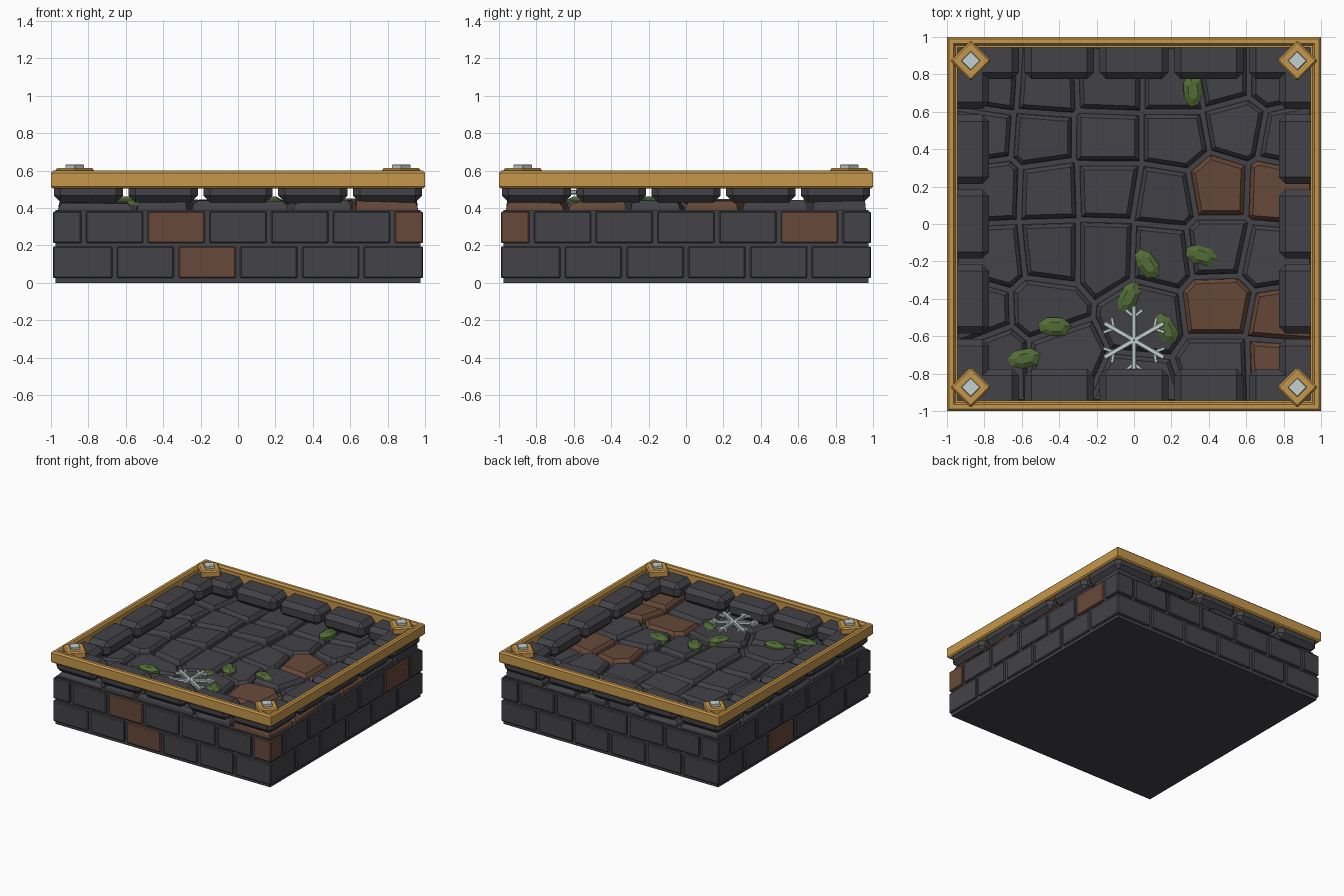
import bpy, bmesh, math, random
from mathutils import Vector, Matrix

if "Cube" in bpy.data.objects:
    bpy.data.objects.remove(bpy.data.objects["Cube"])

random.seed(4)


def material(name, rgb):
    m = bpy.data.materials.new(name)
    m.diffuse_color = (*rgb, 1)
    m.use_nodes = True
    m.node_tree.nodes["Principled BSDF"].inputs["Base Color"].default_value = m.diffuse_color
    return m


GREY = material("dark_stone", (0.056, 0.054, 0.063))
BROWN = material("brown_stone", (0.135, 0.066, 0.041))
GOLD = material("gold", (0.56, 0.31, 0.07))
GREEN = material("moss_green", (0.085, 0.15, 0.037))
SILVER = material("pale_silver", (0.55, 0.64, 0.64))


def finish(bm, name, mat):
    bmesh.ops.recalc_face_normals(bm, faces=bm.faces)
    me = bpy.data.meshes.new(name)
    bm.to_mesh(me)
    bm.free()
    me.materials.append(mat)
    ob = bpy.data.objects.new(name, me)
    bpy.context.collection.objects.link(ob)
    return ob


def box(name, lo, hi, mat, bevel=0.0, turn=None):
    """Chamfered box between two corners, optionally transformed."""
    bm = bmesh.new()
    bmesh.ops.create_cube(bm, size=1)
    for v in bm.verts:
        v.co = Vector([l + (h - l) * (c + 0.5) for l, h, c in zip(lo, hi, v.co)])
    if bevel:
        bmesh.ops.bevel(bm, geom=bm.edges[:], offset=bevel, segments=1, affect='EDGES')
    if turn:
        bmesh.ops.transform(bm, matrix=turn, verts=bm.verts)
    return finish(bm, name, mat)


def hull(name, points, mat):
    bm = bmesh.new()
    verts = [bm.verts.new(p) for p in points]
    res = bmesh.ops.convex_hull(bm, input=verts)
    loose = [v for v in bm.verts if not v.link_faces]
    bmesh.ops.delete(bm, geom=loose, context='VERTS')
    bmesh.ops.dissolve_limit(bm, angle_limit=0.01, verts=bm.verts, edges=bm.edges)
    return finish(bm, name, mat)


# Solid core of the base
box("base_core", (-0.975, -0.975, 0), (0.975, 0.975, 0.39), GREY)

# Brick courses: side 0 front, 1 right, 2 back, 3 left
LOW = [-0.99, -0.66, -0.33, 0, 0.33, 0.66, 0.99]
HIGH = [-0.99, -0.825, -0.495, -0.165, 0.165, 0.495, 0.825, 0.99]
BROWN_BRICKS = {(0, 0, 2), (0, 1, 2), (0, 1, 6), (1, 1, 0), (1, 1, 5), (3, 0, 2)}
for side in range(4):
    turn = Matrix.Rotation(side * math.pi / 2, 4, 'Z')
    for row, cuts in enumerate((LOW, HIGH)):
        z0 = (0.025, 0.212)[row]
        for i in range(len(cuts) - 1):
            a = cuts[i] + (0.012 if i else 0)
            b = cuts[i + 1] - (0.012 if i < len(cuts) - 2 else 0)
            mat = BROWN if (side, row, i) in BROWN_BRICKS else GREY
            box("wall_brick", (a, -0.99, z0), (b, -0.9, z0 + 0.17), mat, 0.007, turn)
    # Chunky chamfered rim stones above the wall
    for i in range(5):
        c = -0.8 + 0.4 * i
        box("rim_stone", (c - 0.185, -0.985, 0.43), (c + 0.185, -0.775, 0.56), GREY, 0.036, turn)

# Irregular paving: cells grown around the stone centres
SITES = [(-.76, .75), (-.48, .73), (-.13, .74), (.22, .74), (.48, .78), (.75, .78),
         (-.80, .48), (-.50, .46), (-.14, .46), (.22, .46), (.55, .52), (.82, .47),
         (-.76, .19), (-.46, .18), (-.14, .19), (.17, .14), (.45, .19), (.76, .18),
         (-.74, -.18), (-.45, -.15), (-.15, -.15), (.14, -.16), (.45, -.12), (.73, -.18),
         (-.49, -.45), (.06, -.49), (.46, -.44), (.78, -.50), (-.72, -.72), (-.40, -.71),
         (.02, -.90), (.46, -.76), (.76, -.75), (-.82, -.46)]
BROWN_SITES = {16, 17, 26, 27, 32}


def clip(poly, n, d):
    """Keep the part of a convex polygon where p.n <= d."""
    out = []
    for p, q in zip(poly, poly[1:] + poly[:1]):
        a, b = p.dot(n) - d, q.dot(n) - d
        if a <= 0:
            out.append(p)
        if a * b < 0:
            out.append(p.lerp(q, a / (a - b)))
    return out


def cell(i, gap):
    c = Vector(SITES[i])
    e = 0.975 - gap
    poly = [Vector(p) for p in ((-e, -e), (e, -e), (e, e), (-e, e))]
    for j, s in enumerate(SITES):
        if j != i:
            n = (Vector(s) - c).normalized()
            poly = clip(poly, n, n.dot((Vector(s) + c) / 2) - gap)
    return poly


for i, site in enumerate(SITES):
    c = Vector(site)
    tilt = Vector((random.uniform(-.07, .07), random.uniform(-.07, .07)))
    top = random.uniform(0.432, 0.443)
    pts = [(p.x, p.y, 0.38) for p in cell(i, 0.012)]
    pts += [(p.x, p.y, top - 0.022 + tilt.dot(p - c)) for p in cell(i, 0.018)]
    pts += [(p.x, p.y, top + tilt.dot(p - c)) for p in cell(i, 0.036)]
    hull("paving_stone", pts, BROWN if i in BROWN_SITES else GREY)

# Gold frame: stepped profile of (half width, height) carried round a square
PROFILE = [(0.945, 0.505), (0.99, 0.505), (1.0, 0.515), (1.0, 0.588),
           (0.988, 0.6), (0.965, 0.6), (0.955, 0.585), (0.945, 0.585)]
bm = bmesh.new()
rings = [[bm.verts.new((sx * r, sy * r, z)) for r, z in PROFILE]
         for sx, sy in ((-1, -1), (1, -1), (1, 1), (-1, 1))]
for k in range(4):
    a, b = rings[k], rings[(k + 1) % 4]
    for i in range(len(PROFILE)):
        j = (i + 1) % len(PROFILE)
        bm.faces.new((a[i], b[i], b[j], a[j]))
finish(bm, "gold_frame", GOLD)

# Diamond corner plates with pale studs
for sx in (-1, 1):
    for sy in (-1, 1):
        turn = Matrix.Translation((0.873 * sx, 0.873 * sy, 0)) @ Matrix.Rotation(math.pi / 4, 4, 'Z')
        box("corner_plate", (-.077, -.077, .555), (.077, .077, .613), GOLD, 0.01, turn)
        box("corner_stud", (-.036, -.036, .6), (.036, .036, .632), SILVER, 0.003, turn)

# Moss clumps: x, y, angle
for x, y, ang in ((.315, .715, 90), (.07, -.215, -58), (.36, -.17, -22), (-.025, -.39, 58),
                  (-.425, -.55, -5), (-.585, -.72, 8), (.17, -.56, -65)):
    m = Matrix.Translation((x, y, 0.44)) @ Matrix.Rotation(math.radians(ang), 4, 'Z')
    pts = []
    for rx, ry, z in ((.09, .052, -.03), (.09, .052, .004), (.05, .026, .022)):
        pts += [m @ Vector((px * rx, py * ry, z)) for px, py in
                ((1, .3), (.45, 1), (-.5, .9), (-1, .2), (-.85, -.6), (-.2, -1), (.7, -.8))]
    hull("moss_clump", pts, GREEN)

# Six-armed frost crystal
centre = Matrix.Translation((0, -0.622, 0.485))
for k in range(6):
    arm = centre @ Matrix.Rotation(math.radians(90 + 60 * k), 4, 'Z')
    box("crystal_arm", (0, -.013, -.012), (.185, .013, .012), SILVER, 0.004, arm)
    for s in (-1, 1):
        twig = arm @ Matrix.Translation((.125, 0, 0)) @ Matrix.Rotation(s * math.radians(50), 4, 'Z')
        box("crystal_twig", (0, -.009, -.01), (.06, .009, .01), SILVER, 0.003, twig)
